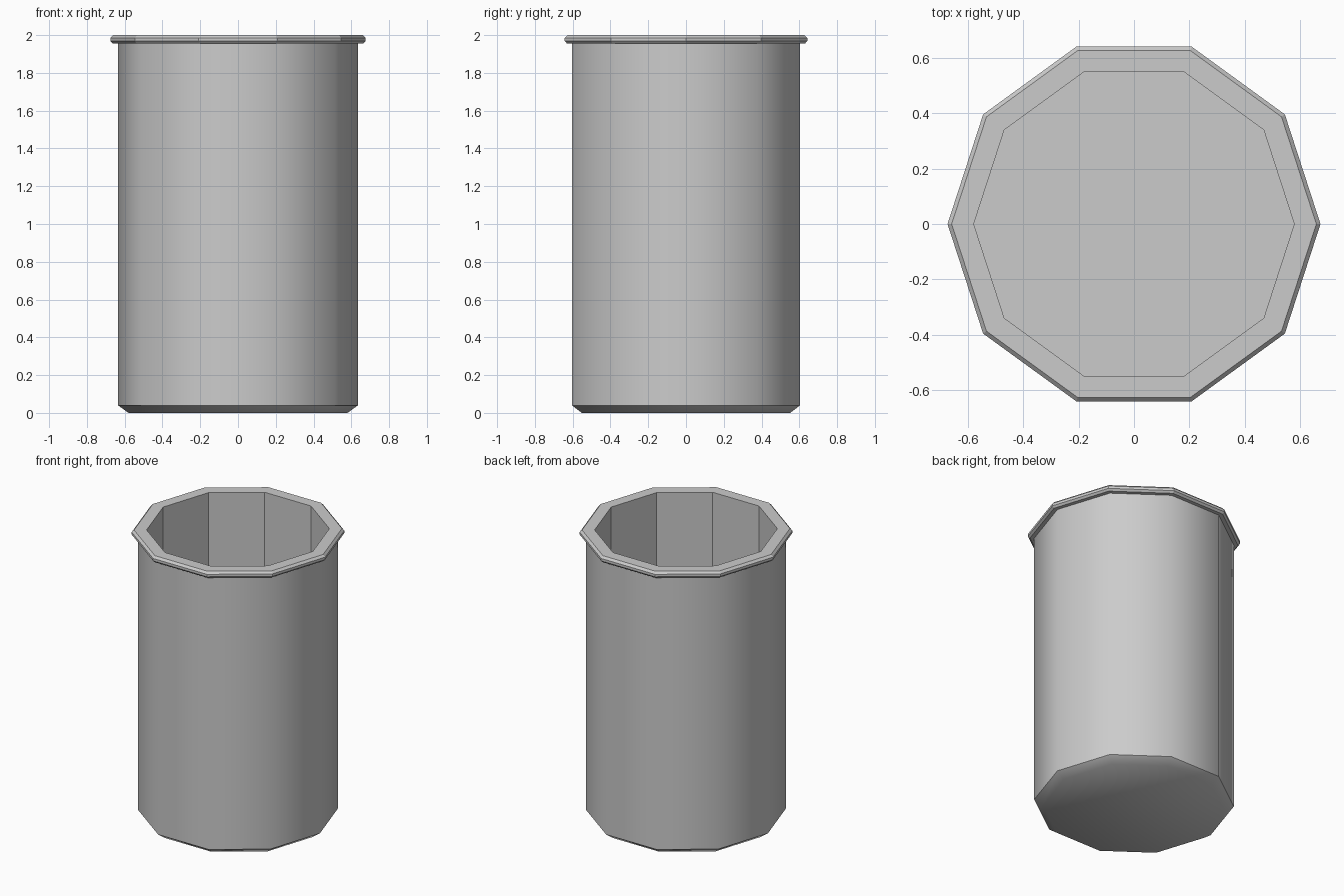
import bpy
import bmesh
from math import cos, sin, tau

cube = bpy.data.objects.get("Cube")
if cube:
    bpy.data.objects.remove(cube, do_unlink=True)

SIDES = 10

grey = bpy.data.materials.new("plain grey")
grey.use_nodes = True
colour = (0.6, 0.6, 0.6, 1)
grey.diffuse_color = colour
grey.node_tree.nodes["Principled BSDF"].inputs["Base Color"].default_value = colour


def lathe(name, profile, smooth_bands, sharp_rings, cap_start=False, cap_end=False):
    """Sweep a (radius, height) profile around z with a ten-sided section."""
    bm = bmesh.new()
    rings = [[bm.verts.new((r * cos(tau * i / SIDES), r * sin(tau * i / SIDES), z))
              for i in range(SIDES)] for r, z in profile]
    for b, (low, high) in enumerate(zip(rings, rings[1:])):
        for i in range(SIDES):
            j = (i + 1) % SIDES
            face = bm.faces.new((low[i], low[j], high[j], high[i]))
            face.smooth = b in smooth_bands
    if cap_start:
        bm.faces.new(rings[0][::-1]).smooth = 0 in smooth_bands
    if cap_end:
        bm.faces.new(rings[-1])
    # Keep chosen horizontal edges crisp
    for k in sharp_rings:
        for i in range(SIDES):
            bm.edges.get((rings[k][i], rings[k][(i + 1) % SIDES])).smooth = False
    mesh = bpy.data.meshes.new(name)
    bm.to_mesh(mesh)
    bm.free()
    mesh.materials.append(grey)
    obj = bpy.data.objects.new(name, mesh)
    bpy.context.collection.objects.link(obj)
    return obj


# Outer wall with chamfered base
lathe("outer_wall", [(0.58, 0), (0.635, 0.04), (0.635, 1.955)],
      smooth_bands=(0, 1), sharp_rings=(1,), cap_start=True)

# Rolled rim
lathe("rim", [(0.635, 1.955), (0.662, 1.955), (0.675, 1.968),
              (0.675, 1.985), (0.66, 2.0), (0.58, 2.0)],
      smooth_bands=(), sharp_rings=())

# Flat-sided inner wall and floor
lathe("inner_wall", [(0.58, 2.0), (0.58, 0.05)],
      smooth_bands=(), sharp_rings=(), cap_end=True)
